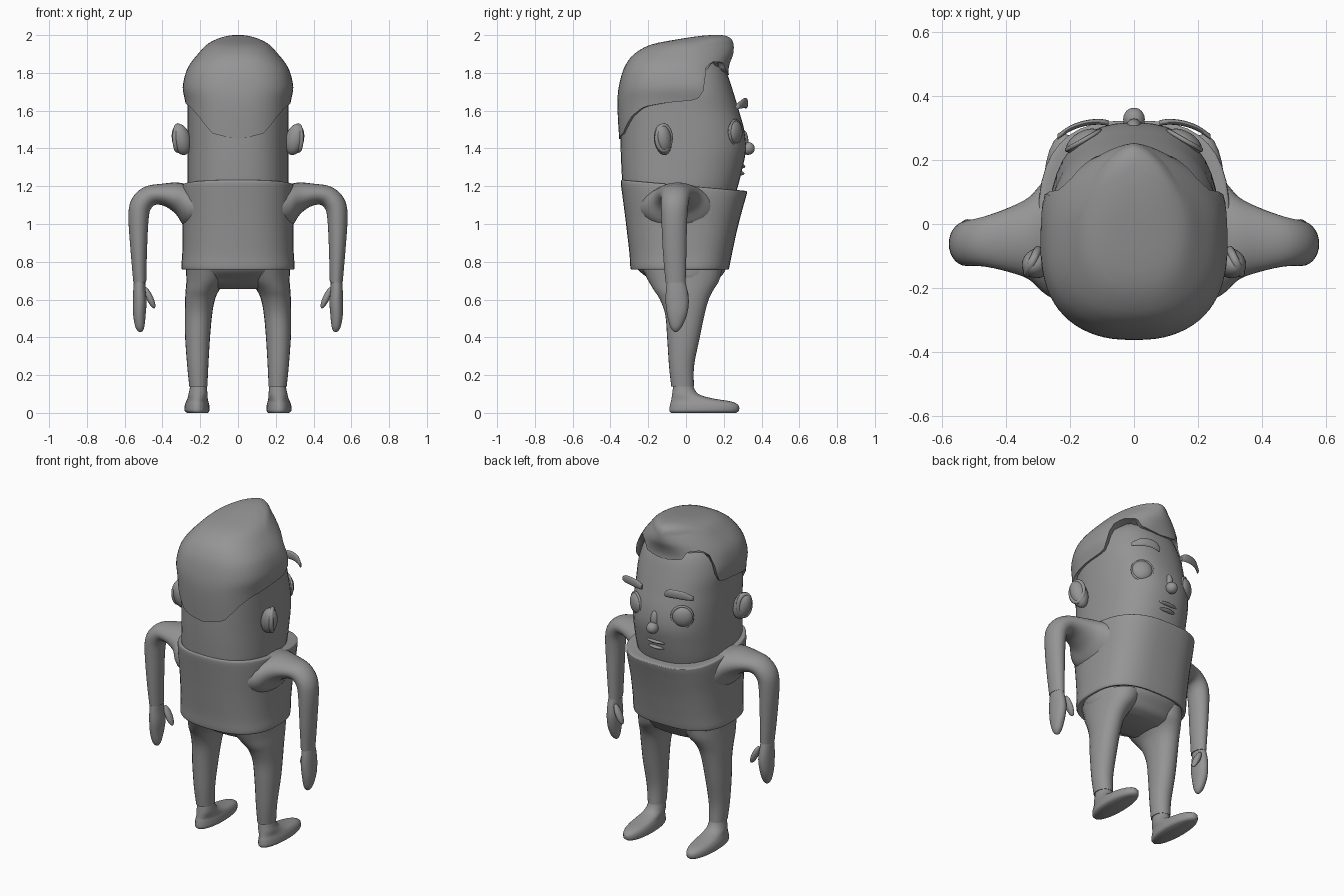
import bpy, bmesh
from math import sin, cos, pi, radians
from mathutils import Vector, Matrix

cube = bpy.data.objects.get("Cube")
if cube:
    bpy.data.objects.remove(cube)

grey = bpy.data.materials.new("plain grey")
grey.use_nodes = True
grey.diffuse_color = (0.3, 0.3, 0.3, 1)
grey.node_tree.nodes["Principled BSDF"].inputs["Base Color"].default_value = (0.3, 0.3, 0.3, 1)


def finish(name, bm, angle=50):
    bmesh.ops.recalc_face_normals(bm, faces=bm.faces)
    mesh = bpy.data.meshes.new(name)
    bm.to_mesh(mesh)
    bm.free()
    mesh.materials.append(grey)
    obj = bpy.data.objects.new(name, mesh)
    bpy.context.collection.objects.link(obj)
    bpy.ops.object.select_all(action='DESELECT')
    bpy.context.view_layer.objects.active = obj
    obj.select_set(True)
    bpy.ops.object.shade_smooth_by_angle(angle=radians(angle))
    return obj


def loft(name, rings, angle=50):
    bm = bmesh.new()
    rows = [[bm.verts.new(p) for p in ring] for ring in rings]
    n = len(rows[0])
    for a, b in zip(rows, rows[1:]):
        for i in range(n):
            j = (i + 1) % n
            bm.faces.new((a[i], a[j], b[j], b[i]))
    bm.faces.new(rows[0])
    bm.faces.new(rows[-1])
    return finish(name, bm, angle)


def smooth_keys(keys, steps=4):
    """Catmull-Rom interpolation through rows of numbers."""
    k = [keys[0]] + list(keys) + [keys[-1]]
    out = []
    for i in range(1, len(k) - 2):
        for s in range(steps):
            t = s / steps
            out.append([0.5 * (2 * b + (c - a) * t + (2 * a - 5 * b + 4 * c - d) * t * t
                               + (3 * b - a - 3 * c + d) * t ** 3)
                        for a, b, c, d in zip(*k[i - 1:i + 3])])
    return out + [list(keys[-1])]


def lerp_keys(keys, x):
    for a, b in zip(keys, keys[1:]):
        if x <= b[0]:
            t = max(0, (x - a[0]) / (b[0] - a[0]))
            return [p + (q - p) * t for p, q in zip(a, b)]
    return list(keys[-1])


def power(v, n):
    return (1 if v >= 0 else -1) * abs(v) ** (2 / n)


def outline(a, z, rx, y0, y1, front=2.4, back=2.5, cx=0):
    """Point on a rounded outline; angle 0 points along +y."""
    n = front if cos(a) > 0 else back
    return Vector((cx + rx * power(sin(a), n),
                   (y0 + y1) / 2 + (y1 - y0) / 2 * power(cos(a), n), z))


def ring(z, rx, y0, y1, front=2.4, back=2.5, cx=0, count=40):
    return [outline(2 * pi * i / count, z, rx, y0, y1, front, back, cx) for i in range(count)]


def ball(name, centre, radii, turn=0, tilt=0):
    bm = bmesh.new()
    m = (Matrix.Translation(centre) @ Matrix.Rotation(turn, 4, 'Z')
         @ Matrix.Rotation(tilt, 4, 'Y') @ Matrix.Diagonal((*radii, 1)))
    bmesh.ops.create_uvsphere(bm, u_segments=24, v_segments=16, radius=1, matrix=m)
    return finish(name, bm, 180)


def hoop(name, centre, rx, rz, r, turn):
    """Thin upright oval ring facing +y, turned about z."""
    bm = bmesh.new()
    m = Matrix.Translation(centre) @ Matrix.Rotation(turn, 4, 'Z')
    n, k = 28, 8
    rows = [[bm.verts.new(m @ Vector(((rx + r * cos(v)) * cos(u), r * sin(v), (rz + r * cos(v)) * sin(u))))
             for v in (2 * pi * j / k for j in range(k))] for u in (2 * pi * i / n for i in range(n))]
    for i in range(n):
        for j in range(k):
            a, b, q = rows[i], rows[(i + 1) % n], (j + 1) % k
            bm.faces.new((a[j], b[j], b[q], a[q]))
    return finish(name, bm, 180)


# Head
head = [(1.12, .25, -.32, .25), (1.2, .265, -.335, .275), (1.3, .267, -.342, .3), (1.4, .267, -.346, .318),
        (1.5, .267, -.347, .308), (1.6, .267, -.345, .28), (1.7, .267, -.335, .25), (1.8, .24, -.3, .215),
        (1.86, .19, -.24, .17), (1.9, .11, -.15, .09)]
loft("head", [ring(*k) for k in smooth_keys(head)])

# Hair: a cap that follows a hairline, rising to a pointed quiff
hair = smooth_keys([(1.4, .267, -.35, .25), (1.55, .273, -.36, .25), (1.65, .28, -.363, .25),
                    (1.72, .293, -.357, .245), (1.8, .277, -.338, .225), (1.85, .252, -.315, .232),
                    (1.9, .212, -.275, .25), (1.95, .165, -.185, .252), (1.98, .11, -.03, .24),
                    (1.995, .06, .07, .215), (2.0, .025, .13, .19)])
hairline = [(0, 1.79), (20, 1.81), (32, 1.855), (52, 1.86), (62, 1.82), (68, 1.72), (76, 1.66), (100, 1.637),
            (118, 1.62), (135, 1.57), (155, 1.48), (180, 1.45)]
count, levels = 72, 26


def hair_point(a, t, shrink=1):
    deg = abs((a * 180 / pi + 180) % 360 - 180)
    low = lerp_keys(hairline, deg)[1]
    z, rx, y0, y1 = lerp_keys(hair, low + (2 - low) * (1 - (1 - t) ** 2))
    front = 3 - 1.4 * min(1, max(0, (z - 1.75) / .2))
    p = outline(a, z, rx, y0, y1, front)
    mid = (y0 + y1) / 2
    return Vector((p.x * shrink, mid + (p.y - mid) * shrink, p.z))


angles = [2 * pi * i / count for i in range(count)]
loft("hair", [[hair_point(a, 0, .88) for a in angles]]
     + [[hair_point(a, t / levels) for a in angles] for t in range(levels + 1)])

# Shirt body with a neckline that dips towards the front
shirt = [(.77, .27, -.265, .2), (.758, .292, -.288, .222), (.775, .3, -.295, .23), (.85, .295, -.3, .245),
         (1.0, .295, -.318, .277), (1.12, .3, -.335, .305), (1.19, .3, -.345, .322), (1.207, .293, -.34, .318),
         (1.205, .262, -.33, .27)]
rings = [ring(*k, front=2.8) for k in smooth_keys(shirt)]
for r in rings:
    for p in r:
        p.z -= .085 * (p.y + .05) * max(0, (p.z - .95) / .25)
loft("shirt_body", rings)

# Hips
hips = [(.82, .27, -.27, .21), (.76, .275, -.255, .21), (.71, .27, -.195, .175), (.675, .235, -.15, .145),
        (.655, .15, -.1, .1)]
loft("hips", [ring(*k, front=2.3, back=2.3) for k in smooth_keys(hips)])

# Nose and lips
ball("nose", (0, .328, 1.4), (.034, .036, .034))
ball("nose_bridge", (0, .3, 1.44), (.026, .03, .06))
ball("upper_lip", (0, .288, 1.305), (.068, .026, .012))
ball("lower_lip", (0, .283, 1.268), (.055, .026, .012))

# Paired parts
sleeve = [(.15, 1.09, 0, .12, .25, -.03), (.27, 1.095, 0, .118, .185, -.04), (.33, 1.137, 0, .083, .128, -.045),
          (.4, 1.155, 5, .058, .098, -.05), (.47, 1.147, 35, .056, .078, -.055), (.515, 1.1, 65, .057, .072, -.06),
          (.527, 1.02, 85, .053, .068, -.062), (.525, .85, 90, .043, .062, -.06), (.52, .69, 90, .034, .053, -.055)]
leg = [(.14, .21, .048, -.078, .042), (.25, .213, .056, -.09, .043), (.4, .214, .066, -.1, .073),
       (.52, .209, .072, -.11, .098), (.6, .201, .079, -.138, .12), (.65, .188, .089, -.17, .145),
       (.7, .165, .108, -.2, .175), (.76, .15, .12, -.23, .19)]
foot = [(0, .215, .055, -.08, .265), (.012, .217, .066, -.088, .28), (.04, .217, .065, -.085, .278),
        (.06, .216, .059, -.08, .24), (.075, .214, .054, -.077, .15), (.095, .212, .051, -.074, .075),
        (.125, .21, .046, -.07, .045), (.16, .21, .042, -.065, .035)]
hand = [(.73, .52, .028, -.095, -.015), (.66, .522, .032, -.105, .005), (.59, .52, .036, -.108, .015),
        (.52, .522, .033, -.1, .005), (.46, .52, .025, -.085, -.02), (.435, .518, .014, -.07, -.04),
        (.428, .518, .004, -.06, -.05)]

for side, s in (("left", 1), ("right", -1)):
    rings = []
    for x, z, tilt, thick, deep, y in smooth_keys(sleeve):
        t = radians(tilt)
        rings.append([Vector((s * (x + sin(t) * thick * cos(a)), y + deep * sin(a), z + cos(t) * thick * cos(a)))
                      for a in (2 * pi * i / 28 for i in range(28))])
    loft(side + "_sleeve", rings)
    for part, keys in (("trouser_leg", leg), ("foot", foot), ("hand", hand)):
        loft(f"{side}_{part}", [ring(z, rx, y0, y1, 2.1, 2.1, cx * s, 24)
                                for z, cx, rx, y0, y1 in smooth_keys(keys)], 60)
    ball(side + "_thumb", (s * .468, -.01, .61), (.018, .024, .062), 0, s * radians(25))
    # Ear with a raised rim
    ball(side + "_ear", (s * .3, -.122, 1.447), (.05, .046, .084), s * radians(-30), s * radians(15))
    hoop(side + "_ear_rim", (s * .318, -.118, 1.455), .04, .066, .013, s * radians(-65))
    # Eye with lid rim, and a curved brow held off the face
    turn = s * radians(-30)
    ball(side + "_eye", (s * .158, .258, 1.485), (.06, .032, .062), turn)
    hoop(side + "_eyelid", (s * .158, .262, 1.485), .06, .064, .007, turn)
    brow = [(.08, .316, 1.627, .017), (.11, .32, 1.638, .025), (.155, .315, 1.642, .026), (.2, .299, 1.637, .024),
            (.24, .272, 1.622, .014)]
    loft(side + "_eyebrow", [[Vector((s * x, y + .009 * cos(a), z + h * sin(a)))
                              for a in (2 * pi * i / 12 for i in range(12))]
                             for x, y, z, h in smooth_keys(brow)], 60)
